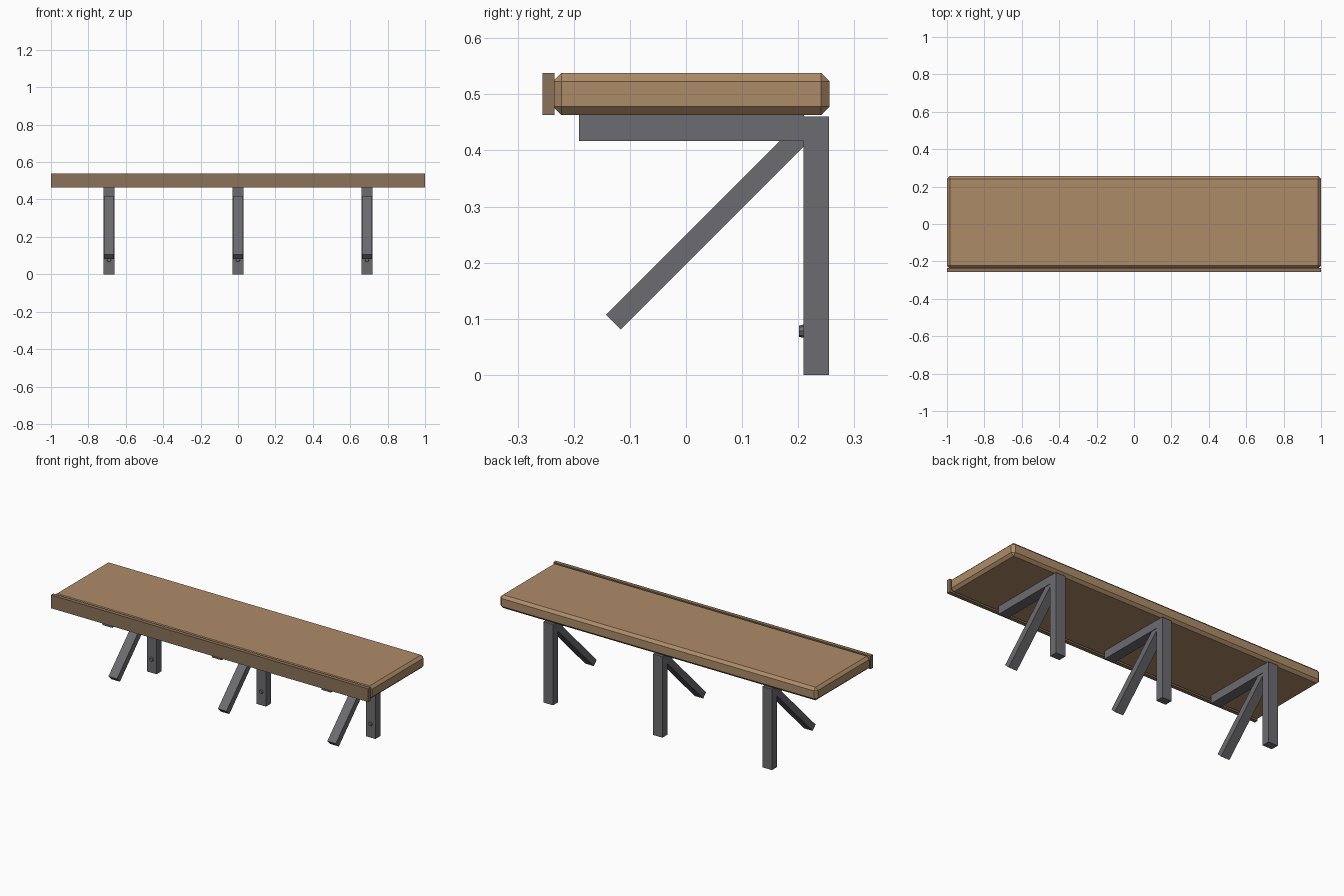
import bpy, bmesh, math
from mathutils import Matrix, Vector

if "Cube" in bpy.data.objects:
    bpy.data.objects.remove(bpy.data.objects["Cube"])


def material(name, color):
    m = bpy.data.materials.new(name)
    m.diffuse_color = (*color, 1)
    m.use_nodes = True
    m.node_tree.nodes["Principled BSDF"].inputs["Base Color"].default_value = m.diffuse_color
    return m


wood = material("wood", (0.42, 0.26, 0.14))
edge_wood = material("edge_wood", (0.26, 0.17, 0.10))
steel = material("steel", (0.15, 0.15, 0.165))


def finish(name, bm, mat):
    bmesh.ops.recalc_face_normals(bm, faces=bm.faces)
    me = bpy.data.meshes.new(name)
    bm.to_mesh(me)
    bm.free()
    me.materials.append(mat)
    ob = bpy.data.objects.new(name, me)
    bpy.context.collection.objects.link(ob)
    return ob


def box(name, x, y, z, mat, bevel=0.0):
    """Box from (min, max) ranges, optionally chamfered."""
    bm = bmesh.new()
    bmesh.ops.create_cube(bm, size=1)
    for v in bm.verts:
        v.co = Vector([sum(r) / 2 + c * (r[1] - r[0]) for r, c in zip((x, y, z), v.co)])
    if bevel:
        bmesh.ops.bevel(bm, geom=bm.edges[:], offset=bevel, segments=1,
                        affect='EDGES', profile=0.5)
    return finish(name, bm, mat)


def strut(name, x, start, end, width, thick, mat):
    """Square bar running diagonally between two (y, z) points."""
    a, b = Vector((x, *start)), Vector((x, *end))
    d = b - a
    bm = bmesh.new()
    bmesh.ops.create_cube(bm, size=1, matrix=Matrix.Translation((a + b) / 2)
                          @ Matrix.Rotation(math.atan2(d.z, d.y), 4, 'X')
                          @ Matrix.Diagonal((width, d.length, thick, 1)))
    return finish(name, bm, mat)


def bolt(name, x, mat):
    """Tapered bolt head on the front of the post."""
    bm = bmesh.new()
    bmesh.ops.create_cone(bm, cap_ends=True, segments=8, radius1=0.0125,
                          radius2=0.010, depth=0.012,
                          matrix=Matrix.Translation((x, 0.207, 0.078))
                          @ Matrix.Rotation(math.pi / 2, 4, 'X'))
    return finish(name, bm, mat)


# Shelf board with chamfered edges and a flat front lip
box("shelf_board", (-1, 1), (-0.237, 0.256), (0.463, 0.538), wood, 0.015)
box("front_lip", (-1, 1), (-0.256, -0.234), (0.463, 0.538), edge_wood)

# Three wall brackets
for side, x in (("left", -0.69), ("middle", 0), ("right", 0.69)):
    box(f"{side}_post", (x - 0.03, x + 0.03), (0.209, 0.255), (0, 0.461), steel)
    box(f"{side}_arm", (x - 0.03, x + 0.03), (-0.191, 0.21), (0.417, 0.463), steel)
    strut(f"{side}_strut", x, (-0.1295, 0.094), (0.203, 0.4265), 0.054, 0.037, steel)
    bolt(f"{side}_bolt", x, steel)
